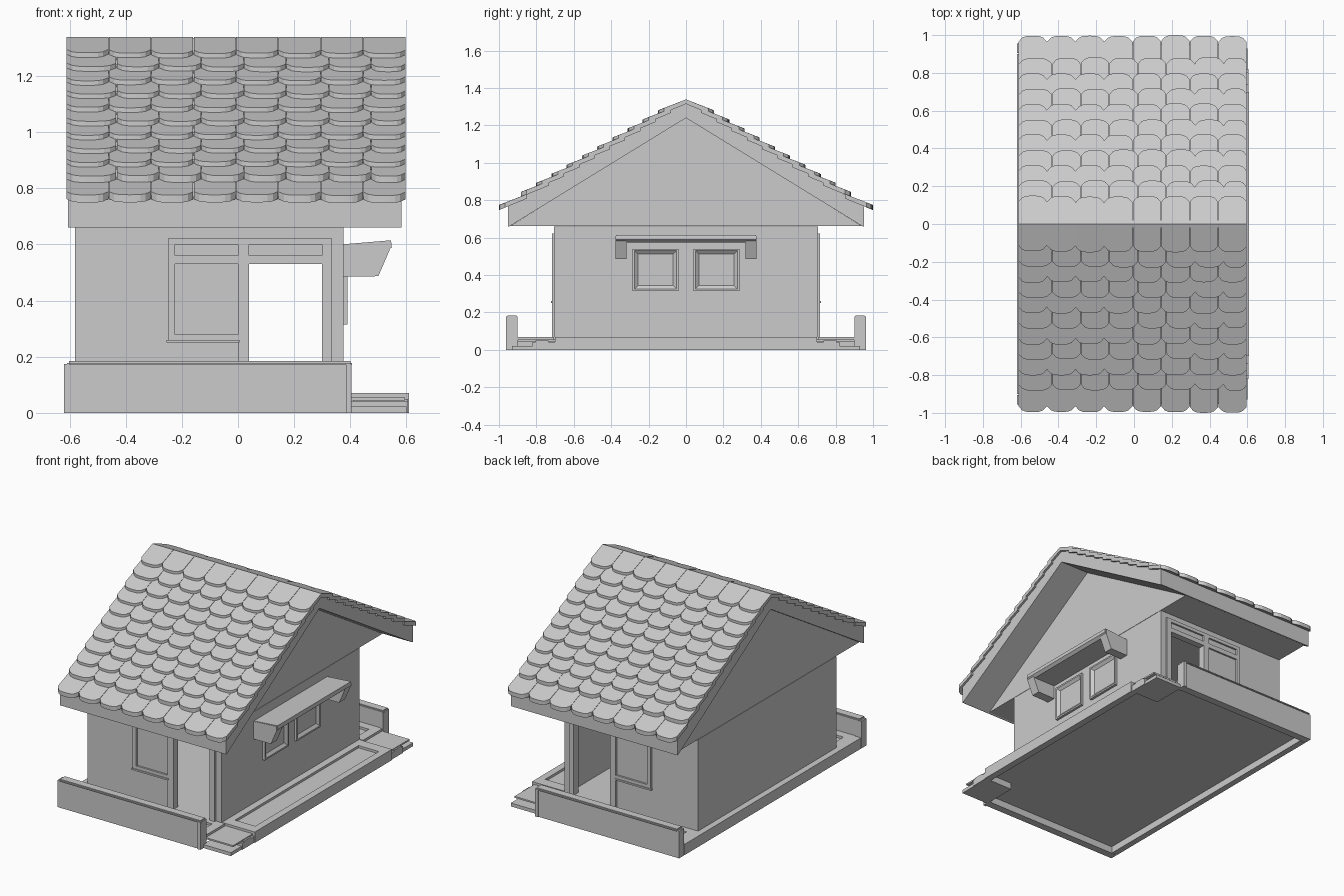
import bpy, bmesh, random
from mathutils import Vector

random.seed(4)
default = bpy.data.objects.get("Cube")
if default:
    bpy.data.objects.remove(default)

clay = bpy.data.materials.new("clay grey")
clay.use_nodes = True
GREY = (0.6, 0.6, 0.6, 1)
clay.diffuse_color = GREY
clay.node_tree.nodes["Principled BSDF"].inputs["Base Color"].default_value = GREY


def finish(name, bm):
    bmesh.ops.recalc_face_normals(bm, faces=bm.faces)
    mesh = bpy.data.meshes.new(name)
    bm.to_mesh(mesh)
    bm.free()
    mesh.materials.append(clay)
    obj = bpy.data.objects.new(name, mesh)
    bpy.context.collection.objects.link(obj)
    return obj


def box(name, x, y, z, bevel=0):
    bm = bmesh.new()
    bmesh.ops.create_cube(bm, size=1)
    for v in bm.verts:
        v.co = [r[0] if c < 0 else r[1] for c, r in zip(v.co, (x, y, z))]
    if bevel:
        bmesh.ops.bevel(bm, geom=bm.edges[:], offset=bevel, segments=2, affect='EDGES')
    return finish(name, bm)


def both(name, x, y, z, bevel=0):
    """Matching boxes at the front and the back."""
    box("front_" + name, x, (-y[1], -y[0]), z, bevel)
    box("back_" + name, x, y, z, bevel)


def loft(bm, ring_a, ring_b):
    a = [bm.verts.new(p) for p in ring_a]
    b = [bm.verts.new(p) for p in ring_b]
    bm.faces.new(a)
    bm.faces.new(b[::-1])
    for i in range(len(a)):
        j = (i + 1) % len(a)
        bm.faces.new((a[j], a[i], b[i], b[j]))


def prism(name, profile, span, axis):
    """Extrude a profile given as (y, z) along x, or as (x, z) along y."""
    bm = bmesh.new()
    place = (lambda p, s: (s, *p)) if axis == "x" else (lambda p, s: (p[0], s, p[1]))
    loft(bm, *[[place(p, s) for p in profile] for s in span])
    return finish(name, bm)


WEST, EAST, WALL, FLOOR, TOP = -0.58, 0.375, 0.705, 0.07, 0.66
INNER = WALL - 0.03

# Ground slab with a raised border and a shallow trough beside the house
box("slab", (-0.605, 0.595), (-0.9, 0.9), (0.045, 0.055))
box("house_floor", (WEST, EAST), (-WALL, WALL), (0.05, FLOOR))
box("west_kerb", (-0.62, WEST), (-0.9, 0.9), (0, FLOOR))
box("east_kerb", (0.565, 0.61), (-0.7, 0.7), (0, FLOOR))
box("wall_kerb", (EAST, 0.42), (-0.7, 0.7), (0.045, FLOOR))
both("trough_end", (0.42, 0.565), (0.63, 0.7), (0.045, FLOOR))
both("porch_border", (WEST, 0.4), (WALL, 0.75), (0.045, FLOOR))
both("porch_edge", (WEST, 0.4), (0.85, 0.91), (0.045, FLOOR))
both("porch_end", (0.34, 0.4), (0.75, 0.85), (0.045, FLOOR))
both("porch_west_end", (WEST, -0.53), (0.75, 0.85), (0.045, FLOOR))

# Low parapets and the entrance steps
both("parapet", (-0.62, 0.4), (0.905, 0.955), (0, 0.175))
both("parapet_cap", (-0.61, 0.407), (0.9, 0.962), (0.165, 0.185), 0.007)
both("parapet_post", (0.385, 0.405), (0.9, 0.962), (0, 0.175))
both("upper_step", (0.4, 0.605), (0.7, 0.82), (0, 0.042))
both("lower_step", (0.4, 0.6), (0.82, 0.93), (0, 0.022))
both("upper_tread", (0.41, 0.605), (0.735, 0.805), (0.042, 0.05))

# Wall shell with a door opening on both long sides
box("west_wall", (WEST, WEST + 0.03), (-WALL, WALL), (0.05, TOP))
box("east_wall", (EAST - 0.03, EAST), (-WALL, WALL), (0.05, TOP))
both("wall", (WEST + 0.03, 0.03), (INNER, WALL), (0.05, TOP))
both("wall_end", (0.31, EAST - 0.03), (INNER, WALL), (0.05, TOP))
both("lintel", (0.03, 0.31), (INNER, WALL), (0.53, TOP))

# Door and window trim
FACE = (INNER - 0.005, WALL + 0.012)
TRIM = (WALL - 0.005, WALL + 0.012)
both("door_inner_post", (0.0, 0.04), FACE, (FLOOR, 0.62))
both("door_outer_post", (0.3, 0.335), FACE, (FLOOR, 0.62))
both("window_post", (-0.25, -0.225), TRIM, (0.255, 0.62))
both("window_header", (-0.25, 0.335), TRIM, (0.6, 0.622))
both("window_crossbar", (-0.24, 0.31), TRIM, (0.53, 0.56))
both("window_bottom_rail", (-0.24, 0.0), TRIM, (0.255, 0.28))
both("window_sill", (-0.255, 0.005), (WALL - 0.005, WALL + 0.018), (0.25, 0.26))

# Gable window frames with sloped recesses
for side, y in (("right", (-0.285, -0.04)), ("left", (0.04, 0.285))):
    frame = box(side + "_gable_window", (EAST - 0.01, EAST + 0.016), y, (0.315, 0.54))
    bm = bmesh.new()
    bm.from_mesh(frame.data)
    bm.faces.ensure_lookup_table()
    outer = max(bm.faces, key=lambda f: f.calc_center_median().x)
    bmesh.ops.inset_region(bm, faces=[outer], thickness=0.014)
    bmesh.ops.inset_region(bm, faces=[outer], thickness=0.026, depth=-0.014)
    bm.to_mesh(frame.data)
    bm.free()

# Awning over the gable windows
hood = [(EAST - 0.01, 0.575), (EAST - 0.01, 0.6), (0.545, 0.615), (0.548, 0.59), (0.53, 0.575)]
bracket = [(EAST - 0.01, 0.485), (EAST - 0.01, 0.598), (0.54, 0.61), (0.54, 0.58), (0.5, 0.487)]
prism("awning_hood", hood, (-0.375, 0.375), "y")
for side, s in (("right", -1), ("left", 1)):
    prism(side + "_awning_bracket", bracket, (s * 0.318, s * 0.378), "y")

# Solid gable and the roof deck
RIDGE, PITCH = 1.335, 0.595
EAVE = 0.952
prism("gable", [(-0.94, TOP + 0.002), (0.94, TOP + 0.002), (0, 1.245)], (WEST, EAST), "x")
prism("roof_deck", [(-EAVE, TOP), (-EAVE, RIDGE - PITCH * EAVE), (0, RIDGE),
                    (EAVE, RIDGE - PITCH * EAVE), (EAVE, TOP), (0.945, TOP),
                    (0, 1.24), (-0.945, TOP)], (-0.605, 0.582), "x")

# Overlapping rounded roof tiles
LEFT, RIGHT, COLUMNS, ROWS = -0.612, 0.597, 8, 11
WIDTH = (RIGHT - LEFT) / COLUMNS


def add_tile(bm, side, x0, x1, low, high):
    """One tile whose lower end is rounded and lifted off the deck."""
    mid, half = (x0 + x1) / 2, (x1 - x0) / 2
    outline = [(x0, high), (x1, high)]
    for k in range(9):
        t = 1 - k / 4
        outline.append((mid + half * t, low - 0.03 * abs(t) ** 4))

    def ring(lift_low, lift_high):
        pts = []
        for x, y in outline:
            lift = lift_high + (lift_low - lift_high) * (y - high) / (low - high)
            pts.append(Vector((x, side * y, RIDGE - PITCH * y + lift)))
        return pts
    loft(bm, ring(0.034, 0.004), ring(0.007, -0.02))


for name, side in (("front_tiles", -1), ("back_tiles", 1)):
    bm = bmesh.new()
    for row in range(ROWS):
        low = 1.0 if row == 0 else 0.965 - 0.0815 * row
        high = 0 if row == ROWS - 1 else low - 0.15
        shift = 0.028 * (row % 2)
        for col in range(COLUMNS):
            x0 = LEFT + col * WIDTH + (shift if col else 0)
            x1 = LEFT + (col + 1) * WIDTH + (shift if col < COLUMNS - 1 else 0)
            wobble = random.uniform(-0.006, 0.0)
            add_tile(bm, side, x0 + 0.001, x1 - 0.001, low + wobble, high)
    finish(name, bm)
